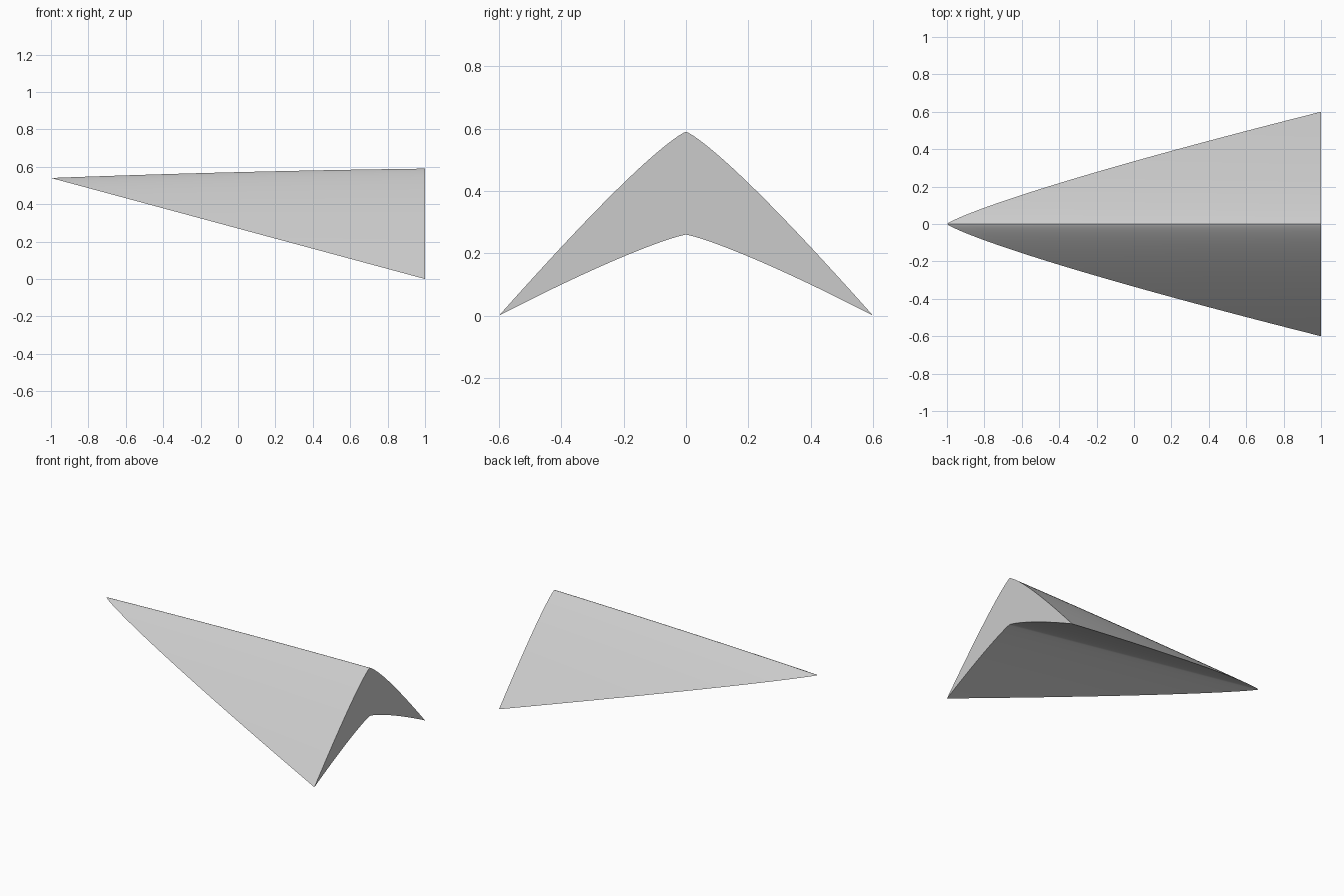
import bpy
import bmesh

if "Cube" in bpy.data.objects:
    bpy.data.objects.remove(bpy.data.objects["Cube"], do_unlink=True)

SPAN, CHORD = 48, 16          # divisions across half the span and along the flow
HALF_WIDTH, LENGTH = 0.6, 2.0
NOSE_Z, RIDGE_RISE, BELLY_SLOPE = 0.54, 0.05, 0.14

grey = bpy.data.materials.new("light grey")
grey.use_nodes = True
grey.diffuse_color = (0.6, 0.6, 0.6, 1)
grey.node_tree.nodes["Principled BSDF"].inputs["Base Color"].default_value = (0.6, 0.6, 0.6, 1)


def rise(t):
    """Gently arched height of the upper surface along the length."""
    return RIDGE_RISE * (1.5 * t - 0.5 * t * t)


def point(v, s, upper):
    """Point on the streamline that leaves the swept leading edge at v, s of the way aft."""
    t0 = v ** 1.4
    t = t0 + (1 - t0) * s
    edge_z = NOSE_Z * (1 - t0)
    z = edge_z + (rise(t) - rise(t0) if upper else -BELLY_SLOPE * LENGTH * (t - t0))
    return (LENGTH * t - 1, HALF_WIDTH * t0 ** 0.84, z)


bm = bmesh.new()


def add_sheet(rows):
    """Skin a grid of points with quads."""
    grid = [[bm.verts.new(p) for p in row] for row in rows]
    for a, b in zip(grid, grid[1:]):
        for i in range(len(a) - 1):
            bm.faces.new((a[i], a[i + 1], b[i + 1], b[i]))


stations = [j / SPAN for j in range(SPAN + 1)]
steps = [i / CHORD for i in range(CHORD + 1)]

# Upper skin, lower skin and flat rear base of one half
for upper in (True, False):
    add_sheet([[point(v, s, upper) for s in steps] for v in stations])
add_sheet([[point(v, 1, False), point(v, 1, True)] for v in stations])

# Mirror to the other half, then weld the seams
half = bmesh.ops.duplicate(bm, geom=bm.verts[:] + bm.edges[:] + bm.faces[:])
for vert in half["geom"]:
    if isinstance(vert, bmesh.types.BMVert):
        vert.co.y *= -1
bmesh.ops.remove_doubles(bm, verts=bm.verts[:], dist=1e-5)
bmesh.ops.dissolve_degenerate(bm, edges=bm.edges[:], dist=1e-5)
bmesh.ops.recalc_face_normals(bm, faces=bm.faces[:])

mesh = bpy.data.meshes.new("glider_body")
bm.to_mesh(mesh)
bm.free()
mesh.materials.append(grey)
body = bpy.data.objects.new("glider_body", mesh)
bpy.context.collection.objects.link(body)

# Smooth skins with crisp ridge, leading edges and base
bpy.ops.object.select_all(action='DESELECT')
body.select_set(True)
bpy.context.view_layer.objects.active = body
bpy.ops.object.shade_smooth_by_angle(angle=0.5)
